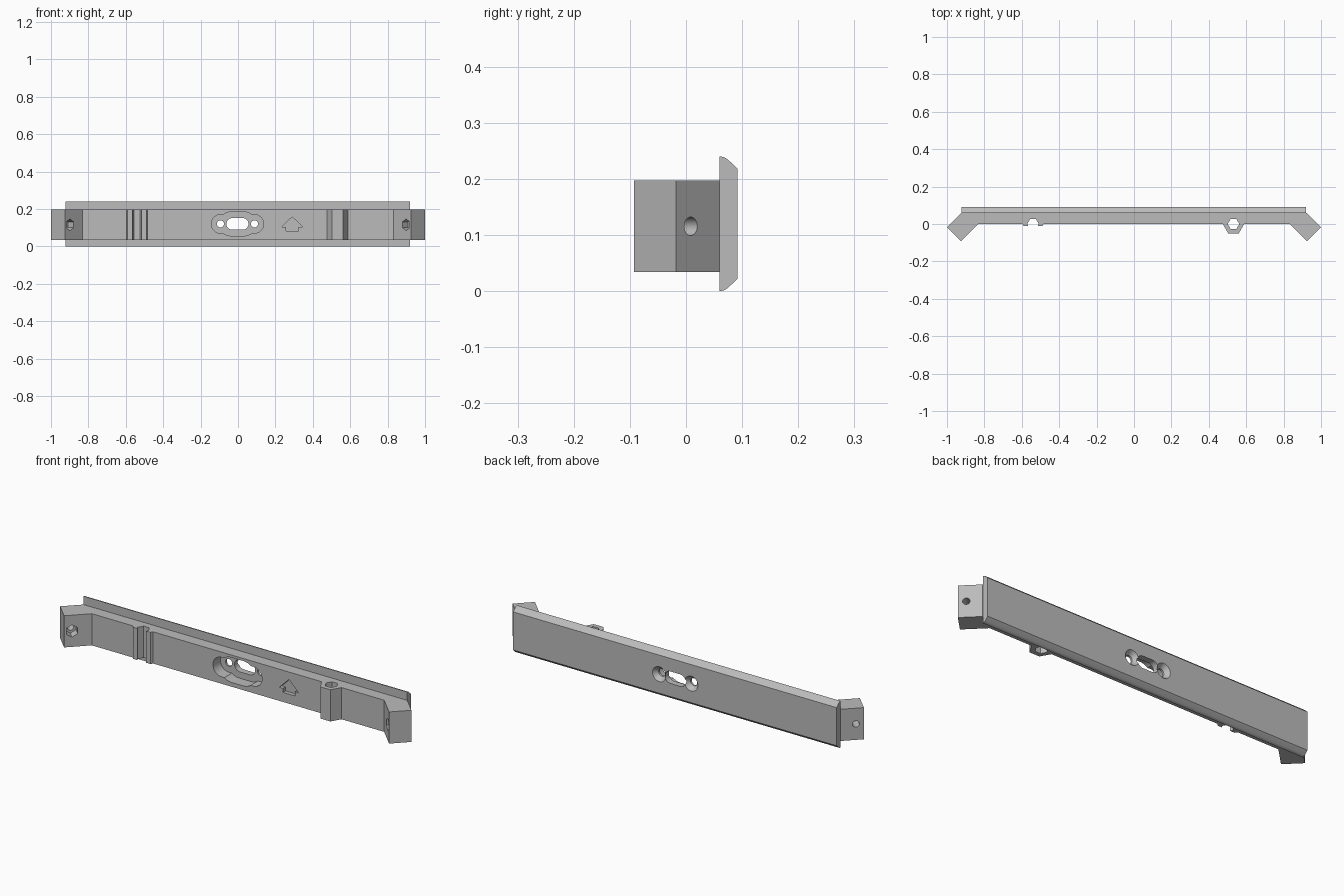
import bpy, bmesh
from math import sin, cos, pi, radians

cube = bpy.data.objects.get("Cube")
if cube:
    bpy.data.objects.remove(cube, do_unlink=True)

grey = bpy.data.materials.new("plain grey")
grey.use_nodes = True
grey.diffuse_color = (0.5, 0.5, 0.5, 1)
grey.node_tree.nodes["Principled BSDF"].inputs["Base Color"].default_value = (0.5, 0.5, 0.5, 1)


# Frames: map profile (a, b) and extrusion distance c to a position
def plan(a, b, c):
    return (a, b, c)


def front(a, b, c):
    return (a, c, b)


def side(a, b, c):
    return (c, a, b)


def prism(name, frame, pts, lo, hi, end_pts=None):
    """Extrude a profile; end_pts gives a tapered far end."""
    bm = bmesh.new()
    near = [bm.verts.new(frame(a, b, lo)) for a, b in pts]
    far = [bm.verts.new(frame(a, b, hi)) for a, b in (end_pts or pts)]
    bm.faces.new(near)
    bm.faces.new(far)
    for i in range(len(near)):
        j = (i + 1) % len(near)
        bm.faces.new((near[i], near[j], far[j], far[i]))
    bmesh.ops.recalc_face_normals(bm, faces=bm.faces)
    mesh = bpy.data.meshes.new(name)
    bm.to_mesh(mesh)
    bm.free()
    mesh.materials.append(grey)
    obj = bpy.data.objects.new(name, mesh)
    bpy.context.collection.objects.link(obj)
    return obj


def ngon(x, y, r, n=32, start=0.0):
    return [(x + r * cos(start + 2 * pi * i / n), y + r * sin(start + 2 * pi * i / n))
            for i in range(n)]


def slot(x, y, half, r, n=16):
    """Rounded slot outline, half = distance from centre to arc centres."""
    right = [(x + half + r * sin(pi * i / n), y - r * cos(pi * i / n)) for i in range(n + 1)]
    return right + [(2 * x - a, 2 * y - b) for a, b in right]


def cut(cutter, *targets):
    cutter.hide_render = True
    for obj in targets:
        mod = obj.modifiers.new("cut", "BOOLEAN")
        mod.operation = "DIFFERENCE"
        mod.solver = "EXACT"
        mod.object = cutter
        bpy.context.view_layer.objects.active = obj
        bpy.ops.object.modifier_apply(modifier=mod.name)
    bpy.data.objects.remove(cutter, do_unlink=True)


LOW, HIGH = 0.034, 0.197
MID = (LOW + HIGH) / 2
BACK = 0.06

# Main bar with angled end arms
half = [(0.832, 0), (0.925, -0.093), (1, -0.018), (0.922, BACK)]
outline = half + [(-x, y) for x, y in reversed(half)]
bar = prism("main_bar", plan, outline, LOW, HIGH)

# Back plate with rounded, chamfered long edges
edge = [(BACK, 0), (0.067, 0.001), (0.074, 0.005), (0.092, 0.022)]
plate = prism("back_plate", side, edge + [(y, 0.24 - z) for y, z in reversed(edge)],
              -0.922, 0.92)

# Closed hexagonal socket and open clip on the front
R, AP = 0.057, 0.05
SX, CX = 0.532, -0.54
socket = prism("hex_socket", plan,
               [(SX - R, 0), (SX - R / 2, -AP), (SX + R / 2, -AP), (SX + R, 0)], LOW, HIGH)
clip = prism("open_clip", plan,
             [(CX - R, 0), (CX - 0.05, -0.012), (CX + 0.05, -0.012), (CX + R, 0)], LOW, HIGH)
for x, part in ((SX, socket), (CX, clip)):
    cut(prism("hex_cutter", plan, ngon(x, 0, 0.031, 6), -0.1, 0.4), bar, part)

# Bolt bores and nut pockets in the arms
for s in (1, -1):
    def arm(a, b, c, s=s):
        k = 0.7071
        return (s * (0.975 + (a - c) * k), 0.01 - (a + c) * k, MID + b)
    cut(prism("bore_cutter", arm, ngon(0, 0, 0.0165, 24), -0.05, 0.15), bar)
    cut(prism("nut_cutter", arm, ngon(0, 0, 0.031, 6, pi / 2), 0.065, 0.15), bar)

# Stepped central recess through the bar
MX, MZ = -0.003, 0.12
cut(prism("recess_cutter", front, slot(MX, MZ, 0.09, 0.05), -0.1, 0.075), bar)
cut(prism("bulge_cutter", front, slot(MX, MZ, 0.035, 0.064), -0.1, 0.075), bar)

# Slot and countersunk screw holes through the plate
cut(prism("slot_cutter", front, slot(MX, MZ, 0.028, 0.031), 0, 0.2), plate)
for x in (MX - 0.091, MX + 0.091):
    cut(prism("screw_cutter", front, ngon(x, MZ, 0.019), 0, 0.2), plate)
    cut(prism("sink_cutter", front, ngon(x, MZ, 0.018), 0.069, 0.094,
              ngon(x, MZ, 0.04)), plate)

# Engraved upward arrow
AX = 0.29
arrow = [(0, 0.158), (-0.055, 0.104), (-0.034, 0.104), (-0.034, 0.083),
         (0.034, 0.083), (0.034, 0.104), (0.055, 0.104)]
cut(prism("arrow_cutter", front, [(AX + x, z) for x, z in arrow], -0.05, 0.02), bar)

# Smooth the round walls, keep edges sharp
bpy.ops.object.select_all(action="DESELECT")
for obj in (bar, plate, socket, clip):
    obj.select_set(True)
bpy.context.view_layer.objects.active = bar
bpy.ops.object.shade_smooth_by_angle(angle=radians(25))
